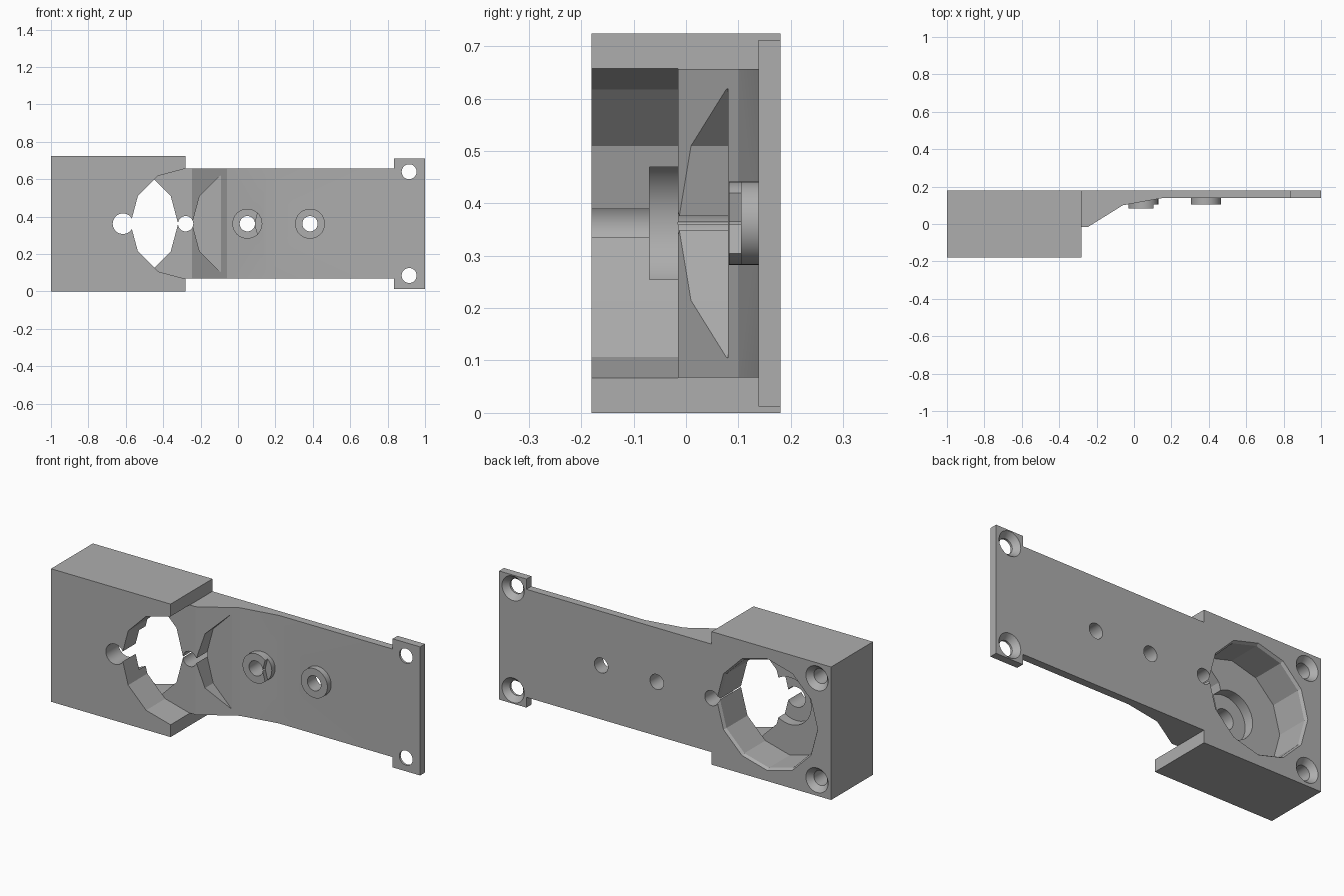
import bpy, bmesh
from math import cos, sin, tau

cube = bpy.data.objects.get("Cube")
if cube:
    bpy.data.objects.remove(cube)

grey = bpy.data.materials.new("plain grey")
grey.use_nodes = True
tone = (0.42, 0.42, 0.42, 1)
grey.diffuse_color = tone
grey.node_tree.nodes["Principled BSDF"].inputs["Base Color"].default_value = tone

MID = 0.362     # height of the shaft line
GEAR = 0.295    # radius of the wheel pockets
FRONT, BACK, FLOOR, PLATE = -0.18, 0.18, -0.015, 0.138


def make(name, rings):
    """Closed solid lofted through rings of equal length."""
    bm = bmesh.new()
    loops = [[bm.verts.new(p) for p in ring] for ring in rings]
    for a, b in zip(loops, loops[1:]):
        for i in range(len(a)):
            j = (i + 1) % len(a)
            bm.faces.new((a[i], a[j], b[j], b[i]))
    bm.faces.new(loops[0])
    bm.faces.new(loops[-1])
    bmesh.ops.recalc_face_normals(bm, faces=bm.faces)
    mesh = bpy.data.meshes.new(name)
    bm.to_mesh(mesh)
    bm.free()
    mesh.materials.append(grey)
    ob = bpy.data.objects.new(name, mesh)
    bpy.context.collection.objects.link(ob)
    return ob


def box(name, x0, x1, y0, y1, z0, z1):
    corners = [(x0, y0), (x1, y0), (x1, y1), (x0, y1)]
    return make(name, [[(x, y, z) for x, y in corners] for z in (z0, z1)])


def turned(name, x, z, profile, sides=32):
    """Solid turned about a y axis from (y, radius) pairs."""
    return make(name, [[(x + r * cos(tau * i / sides), y, z + r * sin(tau * i / sides))
                        for i in range(sides)] for y, r in profile])


def combine(body, other, operation):
    mod = body.modifiers.new(operation.lower(), 'BOOLEAN')
    mod.operation, mod.solver, mod.object = operation, 'EXACT', other
    bpy.ops.object.select_all(action='DESELECT')
    bpy.context.view_layer.objects.active = body
    body.select_set(True)
    bpy.ops.object.modifier_apply(modifier=mod.name)
    bpy.data.objects.remove(other)


# Housing block
body = box("gear_bracket", -1, -0.28, FRONT, BACK, 0, 0.724)

# Arm with its sloped shoulder, then the end tab
arm = [(-0.4, FLOOR), (-0.245, FLOOR), (-0.06, 0.1), (0.15, PLATE),
       (0.9, PLATE), (0.9, BACK), (-0.4, BACK)]
combine(body, make("arm", [[(x, y, z) for x, y in arm] for z in (0.068, 0.656)]), 'UNION')
combine(body, box("end_tab", 0.835, 1, PLATE, BACK, 0.012, 0.712), 'UNION')

# Wheel pockets: front of block, back of block, shoulder
combine(body, turned("front_pocket", -0.28, MID, [(-0.3, GEAR), (FLOOR, GEAR)], 12), 'DIFFERENCE')
combine(body, turned("back_pocket", -0.615, MID,
                     [(FLOOR, GEAR), (0.165, GEAR), (0.19, 0.31)], 12), 'DIFFERENCE')
combine(body, turned("shoulder_pocket", 0.05, MID, [(-0.3, GEAR), (0.08, GEAR)], 12), 'DIFFERENCE')

# Bearing seat and shaft hole in the block
combine(body, turned("bearing_seat", -0.615, MID, [(-0.07, 0.128), (0.01, 0.128)]), 'DIFFERENCE')
combine(body, turned("shaft_hole", -0.615, MID, [(-0.3, 0.055), (0, 0.055)]), 'DIFFERENCE')

# Bosses, the first one trimmed by its neighbour's wheel
combine(body, turned("inner_boss", 0.05, MID, [(0.082, 0.08), (0.16, 0.08)]), 'UNION')
combine(body, turned("wheel_clearance", 0.385, MID, [(-0.3, GEAR), (0.105, GEAR)], 12), 'DIFFERENCE')
combine(body, turned("outer_boss", 0.385, MID, [(0.105, 0.08), (0.16, 0.08)]), 'UNION')

# Pin holes along the shaft line
for x in (-0.28, 0.05, 0.385):
    combine(body, turned("pin_hole", x, MID, [(-0.1, 0.041), (0.3, 0.041)]), 'DIFFERENCE')

# Countersunk screw holes: blind in the block, through in the tab
for x, depth in ((-0.915, 0), (0.915, 0.1)):
    for z in (0.085, 0.64):
        combine(body, turned("screw_hole", x, z, [(depth, 0.04), (0.15, 0.04),
                                                  (0.18, 0.067), (0.2, 0.067)]), 'DIFFERENCE')

bpy.ops.object.shade_smooth_by_angle(angle=0.35)
